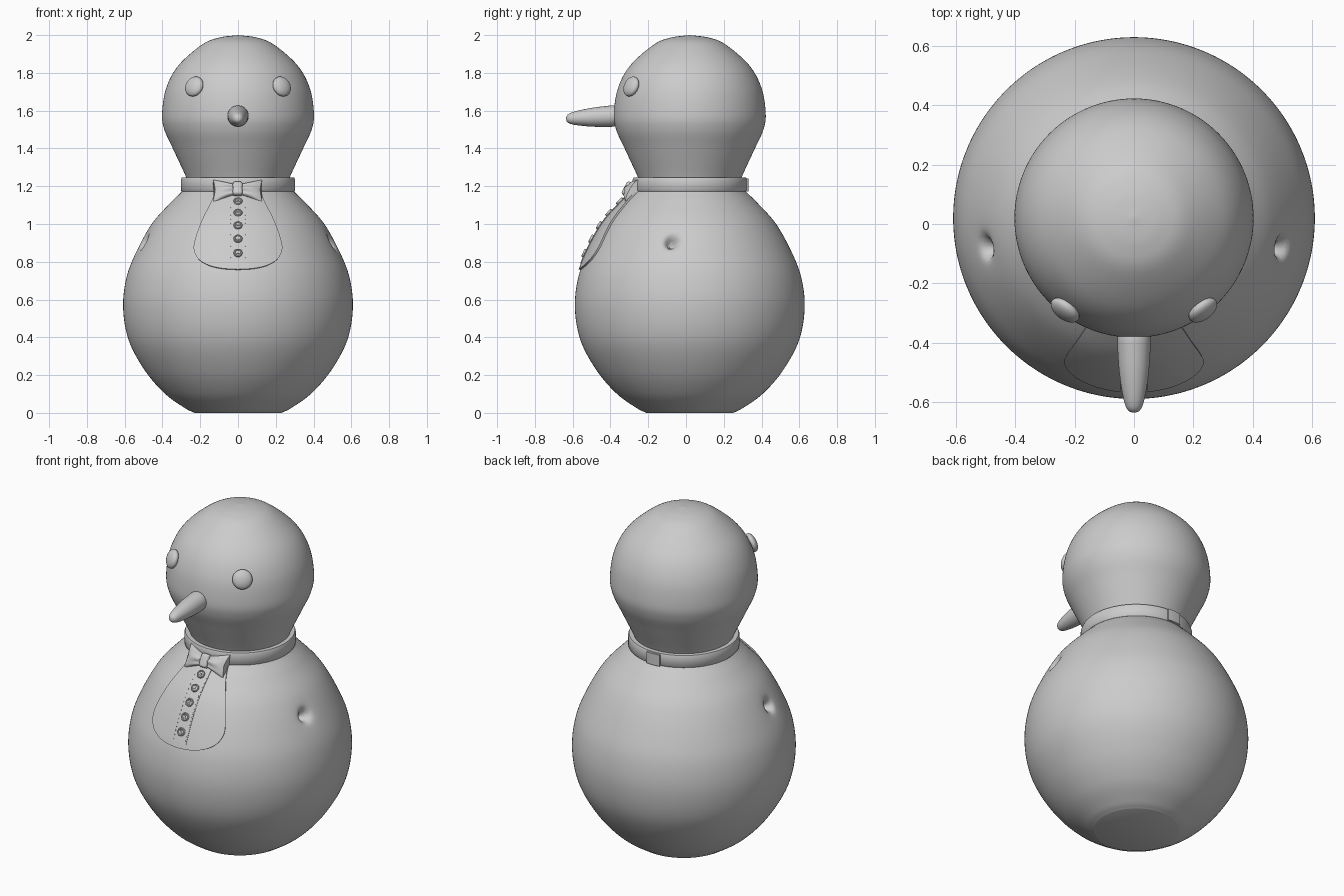
import bpy, bmesh
from math import sin, cos, pi, sqrt, exp, radians
from mathutils import Vector, Matrix

if "Cube" in bpy.data.objects:
    bpy.data.objects.remove(bpy.data.objects["Cube"])

CY = 0.02  # depth of the figure's central axis

grey = bpy.data.materials.new("plain grey")
grey.use_nodes = True
grey.diffuse_color = (0.6, 0.6, 0.6, 1)
grey.node_tree.nodes["Principled BSDF"].inputs["Base Color"].default_value = (0.6, 0.6, 0.6, 1)


def finish(name, bm, matrix=None, sharp=40):
    if matrix:
        bm.transform(matrix)
    bmesh.ops.remove_doubles(bm, verts=bm.verts, dist=0.00001)
    bmesh.ops.recalc_face_normals(bm, faces=bm.faces)
    mesh = bpy.data.meshes.new(name)
    bm.to_mesh(mesh)
    bm.free()
    mesh.materials.append(grey)
    ob = bpy.data.objects.new(name, mesh)
    bpy.context.collection.objects.link(ob)
    bpy.ops.object.select_all(action='DESELECT')
    ob.select_set(True)
    bpy.context.view_layer.objects.active = ob
    bpy.ops.object.shade_smooth_by_angle(angle=radians(sharp))
    return ob


def smooth_path(points, steps):
    """Catmull-Rom curve through 2D points."""
    p = [Vector(q) for q in points]
    p = [2 * p[0] - p[1]] + p + [2 * p[-1] - p[-2]]
    out = []
    for a, b, c, d in zip(p, p[1:], p[2:], p[3:]):
        for i in range(steps):
            t = i / steps
            out.append(0.5 * (2 * b + (c - a) * t + (2 * a - 5 * b + 4 * c - d) * t * t
                              + (3 * b - a - 3 * c + d) * t ** 3))
    return out + [p[-2]]


def skin(bm, rows, wrap):
    """Join rows of points into quads."""
    vs = [[bm.verts.new(q) for q in row] for row in rows]
    n = len(vs[0])
    for a, b in zip(vs, vs[1:]):
        for i in range(n if wrap else n - 1):
            j = (i + 1) % n
            bm.faces.new((a[i], a[j], b[j], b[i]))
    return vs


def lathe(profile, segs):
    bm = bmesh.new()
    rows = [[(r * cos(2 * pi * i / segs), r * sin(2 * pi * i / segs), z)
             for i in range(segs)] for r, z in profile]
    skin(bm, rows, True)
    bmesh.ops.remove_doubles(bm, verts=bm.verts, dist=0.00001)
    return bm


axis = Matrix.Translation((0, CY, 0))

# Body: a round belly tapering to the neck, with a flat foot
belly = smooth_path([(0.23, 0.0), (0.28, 0.025), (0.385, 0.1), (0.49, 0.22), (0.577, 0.38),
                     (0.608, 0.55), (0.592, 0.71), (0.54, 0.85), (0.457, 1.0),
                     (0.36, 1.11), (0.29, 1.18), (0.262, 1.23)], 12)
bm = lathe([(0, 0)] + [tuple(p) for p in belly], 256)
bm.transform(axis)
# Arm sockets pressed into both sides
for side in (-1, 1):
    centre = Vector((side * 0.502, -0.075, 0.905))
    inward = Vector((-side * 0.85, -0.1, -0.45)).normalized()
    for v in bm.verts:
        d = (v.co - centre).length
        if d < 0.2:
            v.co += inward * (0.065 * exp(-(d / 0.027) ** 2) + 0.008 * exp(-(d / 0.06) ** 2))
finish("body", bm, sharp=60)

# Head
skull = smooth_path([(0.258, 1.2), (0.28, 1.26), (0.345, 1.4), (0.39, 1.5), (0.402, 1.585),
                     (0.38, 1.72), (0.315, 1.84), (0.19, 1.95), (0.1, 1.987), (0, 2.0)], 8)
finish("head", lathe(skull, 128), axis)


def on_body(x, z, lift=0.0):
    """Point on the front of the body, raised along the surface normal."""
    def y_at(px, pz):
        for a, b in zip(belly, belly[1:]):
            if a.y <= pz <= b.y:
                r = a.x + (b.x - a.x) * (pz - a.y) / (b.y - a.y)
                return CY - sqrt(max(r * r - px * px, 0))
    e = 0.01
    normal = Vector(((y_at(x + e, z) - y_at(x - e, z)) / (2 * e), -1,
                     (y_at(x, z + e) - y_at(x, z - e)) / (2 * e))).normalized()
    return Vector((x, y_at(x, z), z)) + normal * lift, normal


def front_plate(name, outline, lift, columns):
    """Closed thin panel that follows the belly; outline is (half width, height)."""
    bm = bmesh.new()
    span = [2 * i / columns - 1 for i in range(columns + 1)]
    rows = []
    for w, z in outline:
        front = [on_body(w * u, z, lift)[0] for u in span]
        back = [on_body(w * u, z, -0.01)[0] for u in reversed(span)]
        rows.append(front + back)
    ends = skin(bm, rows, True)
    bm.faces.new(ends[-1])
    return finish(name, bm)


# Shirt bib and its button strip
bib = smooth_path([(0.0, 0.757), (0.08, 0.762), (0.15, 0.778), (0.205, 0.81), (0.23, 0.86),
                   (0.222, 0.92), (0.185, 1.02), (0.135, 1.12), (0.105, 1.2)], 5)
front_plate("shirt_bib", bib, 0.01, 24)
front_plate("button_strip", [(0.045, 0.785 + 0.4 * i / 20) for i in range(21)], 0.013, 6)

# Stitching down both edges of the strip
bm = bmesh.new()
for side in (-1, 1):
    for i in range(16):
        p, n = on_body(side * 0.038, 0.80 + 0.02 * i, 0.013)
        m = Matrix.Translation(p) @ n.to_track_quat('Z', 'Y').to_matrix().to_4x4()
        bmesh.ops.create_cube(bm, size=1, matrix=m @ Matrix.Diagonal((0.003, 0.009, 0.004, 1)))
finish("strip_stitches", bm)

# Buttons with a raised rim and crossed thread
for i, z in enumerate((0.84, 0.915, 0.985, 1.05, 1.11)):
    bm = lathe([(0, 0.005), (0.014, 0.005), (0.017, 0.009), (0.021, 0.009),
                (0.023, 0.005), (0.023, -0.006), (0, -0.006)], 24)
    for turn in (0.25, 0.75):
        bmesh.ops.create_cube(bm, size=1, matrix=Matrix.Rotation(turn * pi, 4, 'Z')
                              @ Matrix.Diagonal((0.018, 0.004, 0.016, 1)))
    p, n = on_body(0, z, 0.014)
    finish(f"button_{i + 1}", bm, Matrix.Translation(p) @ n.to_track_quat('Z', 'Y').to_matrix().to_4x4())

# Collar band, with an overlapping end at the back
band = [(0.25, 1.172), (0.298, 1.172), (0.303, 1.178), (0.303, 1.232), (0.298, 1.245),
        (0.285, 1.247), (0.25, 1.24)]
finish("collar", lathe(band, 96), axis)
bm = bmesh.new()
rows = []
for i in range(9):
    a = radians(84 + 2 * i)
    rows.append([(r * cos(a), r * sin(a), z) for r, z in
                 ((0.295, 1.172), (0.311, 1.172), (0.311, 1.24), (0.295, 1.24))])
ends = skin(bm, rows, True)
for ring in (ends[0], ends[-1]):
    bm.faces.new(ring)
finish("collar_overlap", bm, axis)

# Bow tie: two pleated wings and a knot, leaning back on the chest
lean = Matrix.Translation((-0.002, -0.302, 1.182)) @ Matrix.Rotation(-0.5, 4, 'X')
for side, label in ((1, "left"), (-1, "right")):
    bm = bmesh.new()
    rows = []
    for i in range(9):
        t = i / 8
        height = 0.03 + 0.042 * t ** 1.3
        thick = 0.016 + 0.012 * sin(pi * min(t * 0.8, 1))
        ring = []
        for k in range(40):
            a = 2 * pi * k / 40
            pleat = 1 + 0.25 * (1 - t) * cos(6 * a)
            flare = 0.012 * t * abs(sin(a))
            ring.append((side * (0.01 + 0.108 * t + flare),
                         thick * cos(a) * pleat + 0.025 * t * t, height * sin(a)))
        rows.append(ring)
    ends = skin(bm, rows, True)
    for ring in (ends[0], ends[-1]):
        bm.faces.new(ring)
    finish(f"bow_wing_{label}", bm, lean)

bm = bmesh.new()
bmesh.ops.create_cube(bm, size=1, matrix=Matrix.Diagonal((0.052, 0.056, 0.078, 1)))
bmesh.ops.bevel(bm, geom=bm.edges[:], offset=0.014, segments=4, affect='EDGES', profile=0.5)
finish("bow_knot", bm, lean)

# Eyes: flattened pebbles facing outward from the head
for side, label in ((1, "left"), (-1, "right")):
    bm = bmesh.new()
    bmesh.ops.create_uvsphere(bm, u_segments=32, v_segments=20, radius=0.055)
    place = Vector((side * 0.232, -0.29, 1.728))
    out = place - Vector((0, CY, 1.585))
    finish(f"eye_{label}", bm, Matrix.Translation(place)
           @ out.to_track_quat('Z', 'Y').to_matrix().to_4x4() @ Matrix.Diagonal((1, 1, 0.5, 1)))

# Carrot nose pointing forward, drooping a little
nose = smooth_path([(0.05, -0.02), (0.056, 0.01), (0.055, 0.05), (0.05, 0.12), (0.04, 0.19),
                    (0.029, 0.235), (0.016, 0.254), (0, 0.259)], 6)
bm = lathe([(0, -0.02)] + [tuple(p) for p in nose], 40)
for v in bm.verts:
    v.co.y += 0.055 * max(v.co.z, 0)
finish("nose", bm, Matrix.Translation((0, -0.376, 1.572)) @ Matrix.Rotation(pi / 2, 4, 'X')
       @ Matrix.Diagonal((1, -1, 1, 1)))
